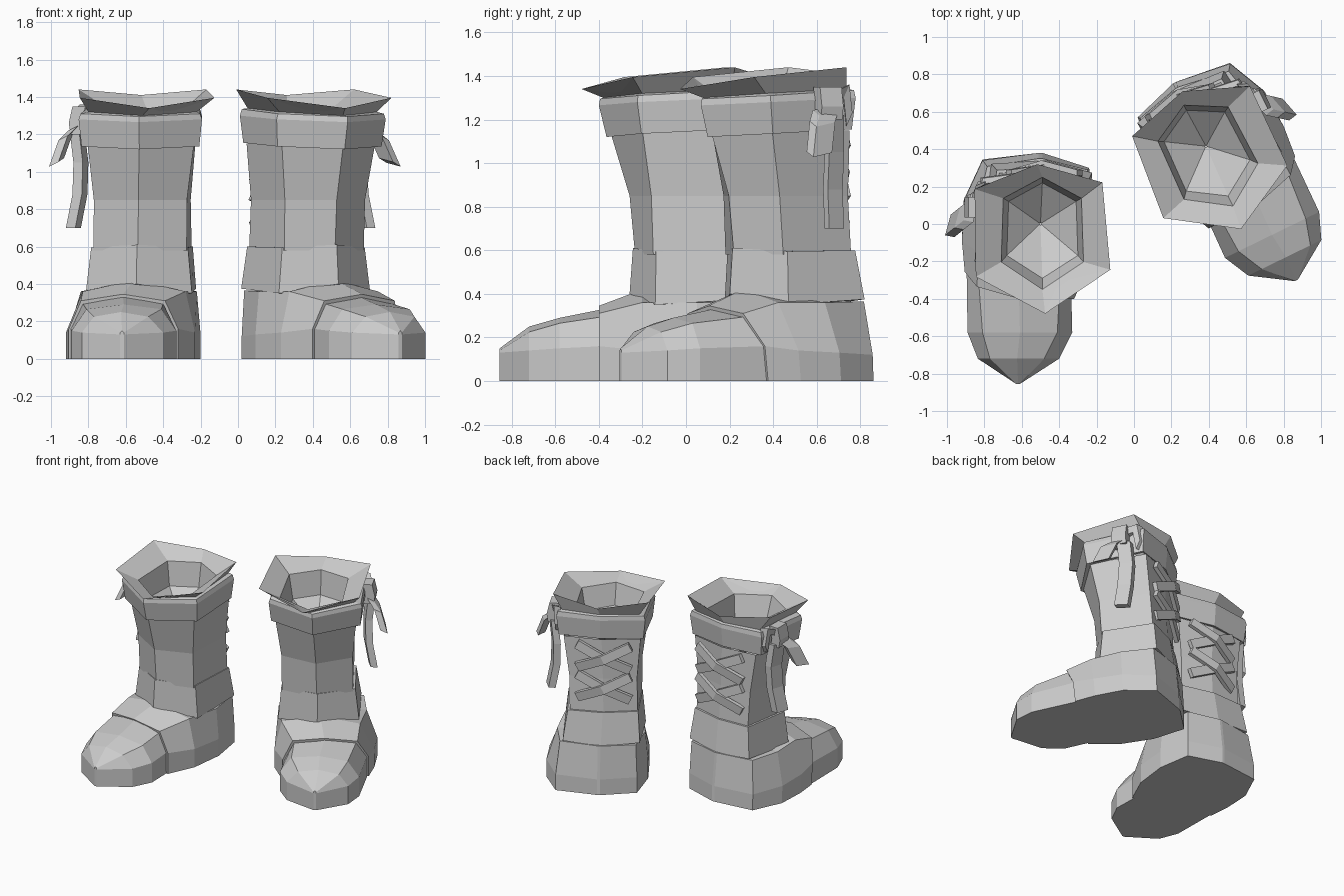
import bpy, bmesh
from math import radians
from mathutils import Vector, Matrix


def loft(name, rings, place, caps=True):
    """Skin a list of closed rings, optionally cap both ends, move into place."""
    bm = bmesh.new()
    loops = [[bm.verts.new(p) for p in r] for r in rings]
    n = len(loops[0])
    for a, b in zip(loops, loops[1:]):
        for i in range(n):
            j = (i + 1) % n
            bm.faces.new((a[i], a[j], b[j], b[i]))
    if caps:
        bm.faces.new(loops[0])
        bm.faces.new(loops[-1])
    bm.transform(place)
    bmesh.ops.recalc_face_normals(bm, faces=bm.faces)
    me = bpy.data.meshes.new(name)
    bm.to_mesh(me)
    bm.free()
    ob = bpy.data.objects.new(name, me)
    bpy.context.collection.objects.link(ob)
    return ob


def hexa(w, f, b, zs, cx=-0.01, kf=0.53, kb=0.82, twist=0):
    """Six-sided boot ring: front point, front corners, back corners, back point."""
    zf, zfc, zbc, zb = zs
    turn = Matrix.Rotation(radians(-twist), 3, 'Z')
    pts = [(0, -f, zf), (w, -f * kf, zfc), (w * 0.95, b * kb, zbc),
           (0, b, zb), (-w * 0.95, b * kb, zbc), (-w, -f * kf, zfc)]
    return [turn @ Vector(p) + Vector((cx, 0, 0)) for p in pts]


def strip(name, pts, width, thick, place):
    """Flat strap following a path; width and thick are vectors."""
    w, t = Vector(width) / 2, Vector(thick) / 2
    rings = [[Vector(p) - w - t, Vector(p) + w - t, Vector(p) + w + t, Vector(p) - w + t] for p in pts]
    loft(name, rings, place)


def section(y, xl, xr, sl, sr, zm, zs, zt, lean=0.0, skew=0.0):
    """Foot cross-section: sole, side, shoulder and instep ridge; skew sets the outer side back."""
    return [(xl, y + skew, 0), (xl, y + skew * 0.9, zm), (sl, y + lean + skew * 0.4, zs),
            ((sl + sr) / 2, y + lean, zt),
            (sr, y + lean, zs), (xr, y, zm), (xr, y, 0)]


def boot(side, place):
    # heel and instep
    loft(side + "_heel_and_instep", [
        section(0.38, -0.01, 0.01, -0.01, 0.01, 0.12, 0.365, 0.365, -0.03),
        section(0.30, -0.31, 0.26, -0.285, 0.25, 0.12, 0.365, 0.365, -0.01, 0.045),
        section(0.05, -0.41, 0.30, -0.34, 0.28, 0.13, 0.36, 0.37, 0, 0.08),
        section(-0.20, -0.42, 0.27, -0.33, 0.22, 0.14, 0.36, 0.42, 0, 0.12),
        section(-0.40, -0.405, 0.18, -0.34, 0.11, 0.16, 0.31, 0.345, 0, 0.16)], place)
    # toe cap
    loft(side + "_toe_cap", [
        section(-0.38, -0.395, 0.165, -0.33, 0.10, 0.16, 0.295, 0.33, 0, 0.16),
        section(-0.58, -0.39, 0.17, -0.31, 0.09, 0.15, 0.265, 0.29),
        section(-0.72, -0.335, 0.10, -0.27, 0.02, 0.14, 0.225, 0.25),
        section(-0.855, -0.13, -0.11, -0.13, -0.11, 0.13, 0.14, 0.15)], place)
    # ankle band
    loft(side + "_ankle_band", [
        hexa(0.285, 0.26, 0.34, (0.40, 0.35, 0.375, 0.36), -0.02, kf=0.45, kb=0.88, twist=5),
        hexa(0.26, 0.245, 0.30, (0.61, 0.595, 0.60, 0.60), -0.015, kf=0.45, kb=0.88, twist=6)], place)
    # shaft
    loft(side + "_shaft", [
        hexa(0.25, 0.235, 0.285, (0.58, 0.58, 0.58, 0.58), kb=0.88, twist=6),
        hexa(0.25, 0.26, 0.27, (0.85,) * 4, kb=0.87, twist=5),
        hexa(0.285, 0.35, 0.27, (1.15,) * 4, kb=0.85, twist=3)], place, caps=False)
    # cuff band with a narrow lip, flared rim and hollow opening
    loft(side + "_cuff", [
        hexa(0.28, 0.33, 0.26, (1.13, 1.14, 1.16, 1.16), -0.02, twist=2),
        hexa(0.315, 0.365, 0.275, (1.12, 1.135, 1.155, 1.16), -0.015, twist=2),
        hexa(0.33, 0.40, 0.29, (1.265, 1.28, 1.30, 1.305), -0.015, twist=2),
        hexa(0.32, 0.395, 0.285, (1.295, 1.31, 1.335, 1.335), -0.015, twist=2),
        hexa(0.29, 0.38, 0.265, (1.30, 1.32, 1.34, 1.34), -0.01),
        hexa(0.36, 0.48, 0.32, (1.34, 1.395, 1.44, 1.41), 0.0, 0.55, 0.64, -3),
        hexa(0.22, 0.35, 0.25, (1.31, 1.32, 1.34, 1.34), 0.01, 0.58, 0.55),
        hexa(0.19, 0.29, 0.22, (1.16,) * 4, 0.01, 0.58, 0.55),
        hexa(0.005, 0.005, 0.005, (1.0,) * 4, 0.0)], place, caps=False)
    # crossed laces on the back
    for i, z in enumerate((1.02, 0.79)):
        for s in (-1, 1):
            strip(f"{side}_lace_{i}_{s}",
                  [(-0.19 * s + 0.02, 0.27, z - 0.09), (0.02, 0.305 + 0.02 * (s > 0), z),
                   (0.19 * s + 0.02, 0.275, z + 0.09)],
                  (-0.03 * s, 0, 0.06), (0, 0.03, 0), place)
    # bow on the outer side: knot, short loops and a long tail
    strip(side + "_bow_knot", [(-0.36, 0.09, 1.20), (-0.37, 0.09, 1.26), (-0.35, 0.09, 1.35)],
          (0, 0.11, 0), (0.07, 0, 0), place)
    strip(side + "_bow_loop_front", [(-0.37, 0.07, 1.24), (-0.42, 0.03, 1.19), (-0.47, -0.01, 1.05)],
          (0.03, 0.11, 0.02), (0.05, -0.01, 0.025), place)
    strip(side + "_bow_loop_back", [(-0.35, 0.12, 1.30), (-0.32, 0.20, 1.33), (-0.31, 0.22, 1.20)],
          (0.0, 0.03, 0.06), (0.05, 0.02, 0), place)
    strip(side + "_bow_tail", [(-0.36, 0.12, 1.22), (-0.34, 0.13, 1.05), (-0.345, 0.12, 0.88),
                               (-0.38, 0.11, 0.70)],
          (0.03, 0.09, 0), (0.05, 0, 0), place)


boot("first_boot", Matrix.Translation((-0.5, 0, 0)))
# second boot is the mirror image, turned outward and set back
boot("second_boot", Matrix.Translation((0.385, 0.415, 0)) @ Matrix.Rotation(radians(26), 4, 'Z')
     @ Matrix.Diagonal((-1, 1, 1, 1)))
